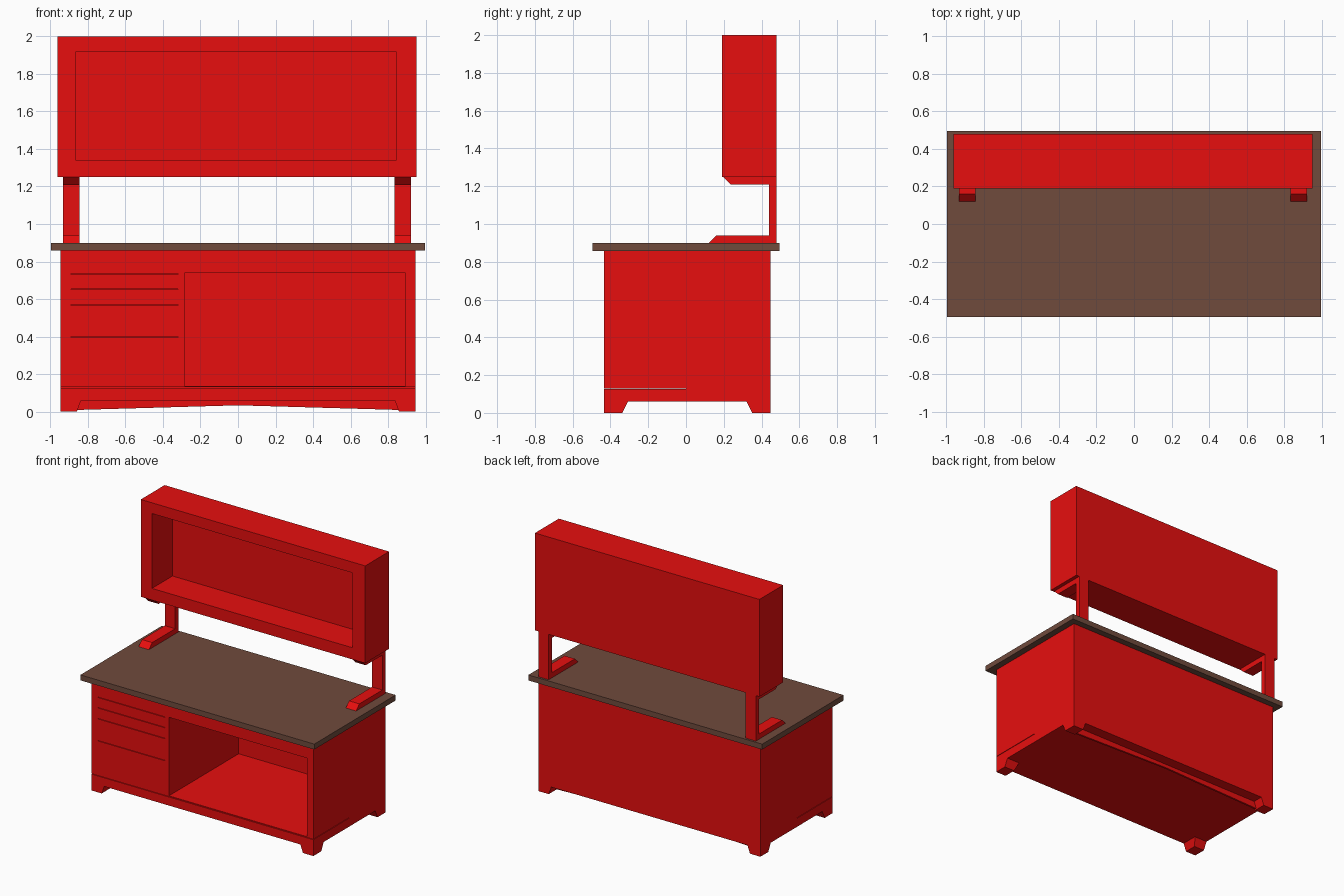
import bpy, bmesh

if "Cube" in bpy.data.objects:
    bpy.data.objects.remove(bpy.data.objects["Cube"])


def material(name, color):
    m = bpy.data.materials.new(name)
    m.diffuse_color = color
    m.use_nodes = True
    m.node_tree.nodes["Principled BSDF"].inputs["Base Color"].default_value = m.diffuse_color
    return m


RED = material("red_paint", (0.80, 0.0045, 0.0045, 1))
BROWN = material("brown_top", (0.16, 0.07, 0.046, 1))


def finish(name, bm, mat):
    bmesh.ops.recalc_face_normals(bm, faces=bm.faces)
    me = bpy.data.meshes.new(name)
    bm.to_mesh(me)
    bm.free()
    ob = bpy.data.objects.new(name, me)
    bpy.context.collection.objects.link(ob)
    if mat:
        me.materials.append(mat)
    return ob


def add_box(bm, x, y, z):
    verts = bmesh.ops.create_cube(bm, size=1)["verts"]
    for v in verts:
        for i, (lo, hi) in enumerate((x, y, z)):
            v.co[i] = hi if v.co[i] > 0 else lo
    return verts


def boxes(name, spans, mat):
    bm = bmesh.new()
    for s in spans:
        add_box(bm, *s)
    return finish(name, bm, mat)


def prism(name, points, vec, mat):
    bm = bmesh.new()
    face = bm.faces.new([bm.verts.new(p) for p in points])
    new = bmesh.ops.extrude_face_region(bm, geom=[face])["geom"]
    bmesh.ops.translate(bm, vec=vec, verts=[g for g in new if isinstance(g, bmesh.types.BMVert)])
    # close the open end if the extrusion dropped the source face
    bmesh.ops.holes_fill(bm, edges=[e for e in bm.edges if e.is_boundary], sides=0)
    return finish(name, bm, mat)


def carve(ob, spans):
    cutter = boxes(ob.name + "_cutter", spans, None)
    cutter.hide_render = True
    cutter.hide_set(True)
    mod = ob.modifiers.new("carve", "BOOLEAN")
    mod.operation, mod.solver, mod.object = "DIFFERENCE", "EXACT", cutter


X0, X1, Y0, Y1 = -0.947, 0.946, -0.434, 0.447

# worktop
boxes("worktop", [((-0.997, 0.997), (-0.495, 0.496), (0.858, 0.90))], BROWN)

# cabinet with open bay on the right and drawer gaps on the left
cabinet = boxes("cabinet", [((X0, X1), (Y0, Y1), (0.13, 0.858))], RED)
bay = [((-0.285, 0.892), (-0.6, 0.415), (0.135, 0.74))]
gaps = [((-0.89, -0.32), (-0.6, Y0 + 0.012), (z - 0.002, z + 0.002))
        for z in (0.733, 0.652, 0.568, 0.398)]
carve(cabinet, bay + gaps)

# plinth with a thin shadow gap under the front half of the cabinet
plinth = boxes("plinth", [((X0, X1), (Y0, Y1), (0.06, 0.13))], RED)
carve(plinth, [((-1.1, 1.1), (-0.6, 0.0), (0.126, 0.2))])

# corner feet, tapered on their inner sides
for sx in (-1, 1):
    for sy in (-1, 1):
        bm = bmesh.new()
        x, y = (X0, X1)[sx > 0], (Y0, Y1)[sy > 0]
        ends = sorted((x, x - sx * 0.11)), sorted((y, y - sy * 0.127))
        for v in add_box(bm, *ends, (0, 0.06)):
            if v.co.z < 0.03:
                if abs(v.co.x - x) > 0.01:
                    v.co.x += sx * 0.022
                if abs(v.co.y - y) > 0.01:
                    v.co.y += sy * 0.03
        side = "right" if sx > 0 else "left"
        finish(f"{'back' if sy > 0 else 'front'}_{side}_foot", bm, RED)

# recessed back skirt with a shallow arch
prism("back_skirt", [(x, 0.35, z) for x, z in
      ((-0.87, 0.06), (-0.87, 0.008), (0, 0.033), (0.87, 0.008), (0.87, 0.06))],
      (0, 0.015, 0), RED)

# C-shaped brackets
profile = [(0.12, 0.90), (0.48, 0.90), (0.48, 1.25), (0.195, 1.25),
           (0.238, 1.208), (0.44, 1.208), (0.44, 0.94), (0.16, 0.94)]
for side, x in (("left", -0.932), ("right", 0.835)):
    prism(side + "_bracket", [(x, y, z) for y, z in profile], (0.088, 0, 0), RED)

# upper cabinet, open at the front
upper = boxes("upper_cabinet", [((-0.962, 0.952), (0.19, 0.48), (1.25, 2.0))], RED)
carve(upper, [((-0.867, 0.845), (0.0, 0.44), (1.34, 1.917))])
